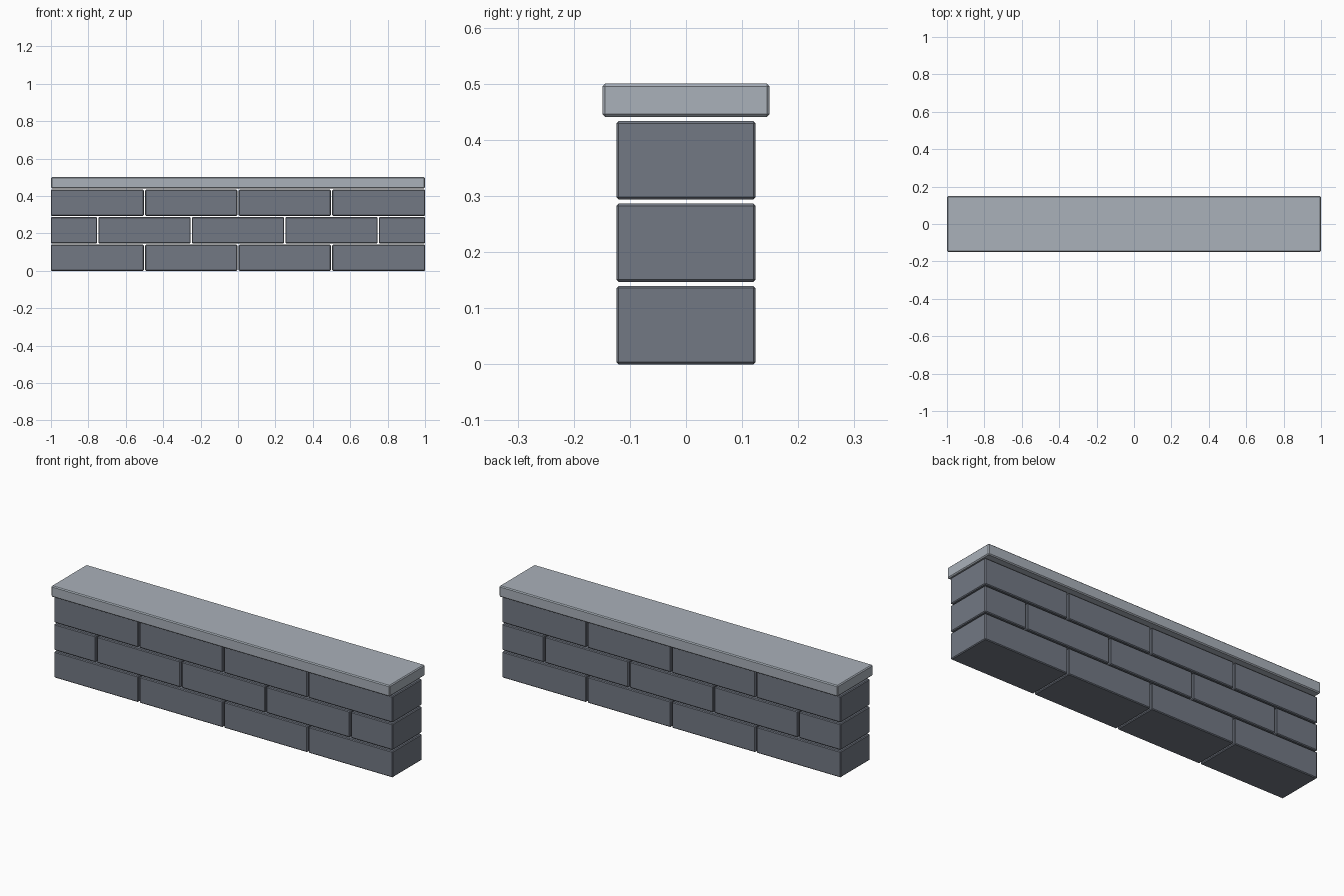
import bpy

if "Cube" in bpy.data.objects:
    bpy.data.objects.remove(bpy.data.objects["Cube"])

LENGTH, GAP = 2.0, 0.0075
COURSE, HEIGHT, DEPTH = 0.147, 0.1395, 0.248


def stone(name, x0, x1, z0, z1, depth, chamfer):
    """Box with chamfered edges, centred on y = 0."""
    bpy.ops.mesh.primitive_cube_add(size=1, location=((x0 + x1) / 2, 0, (z0 + z1) / 2))
    ob = bpy.context.object
    ob.name = name
    ob.scale = (x1 - x0, depth, z1 - z0)
    bpy.ops.object.transform_apply(location=False, rotation=False, scale=True)
    bevel = ob.modifiers.new("chamfer", 'BEVEL')
    bevel.width = chamfer
    bevel.segments = 1
    return ob


def material(name, color):
    mat = bpy.data.materials.new(name)
    mat.diffuse_color = color
    mat.use_nodes = True
    mat.node_tree.nodes["Principled BSDF"].inputs["Base Color"].default_value = mat.diffuse_color
    return mat


block_mat = material("dark_stone", (0.17, 0.19, 0.23, 1))
cap_mat = material("light_stone", (0.40, 0.44, 0.49, 1))

# Running-bond courses: joint positions alternate by half a block
joints = [
    [-1, -0.5, 0, 0.5, 1],
    [-1, -0.75, -0.25, 0.25, 0.75, 1],
    [-1, -0.5, 0, 0.5, 1],
]
for row, xs in enumerate(joints):
    z = row * COURSE
    for i, (a, b) in enumerate(zip(xs, xs[1:])):
        x0 = a if a == -1 else a + GAP / 2
        x1 = b if b == 1 else b - GAP / 2
        ob = stone(f"block_{row + 1}_{i + 1}", x0, x1, z, z + HEIGHT, DEPTH, 0.004)
        ob.data.materials.append(block_mat)

# Overhanging coping slab
cap = stone("coping_slab", -LENGTH / 2, LENGTH / 2, 3 * COURSE, 0.5, 0.298, 0.005)
cap.data.materials.append(cap_mat)
